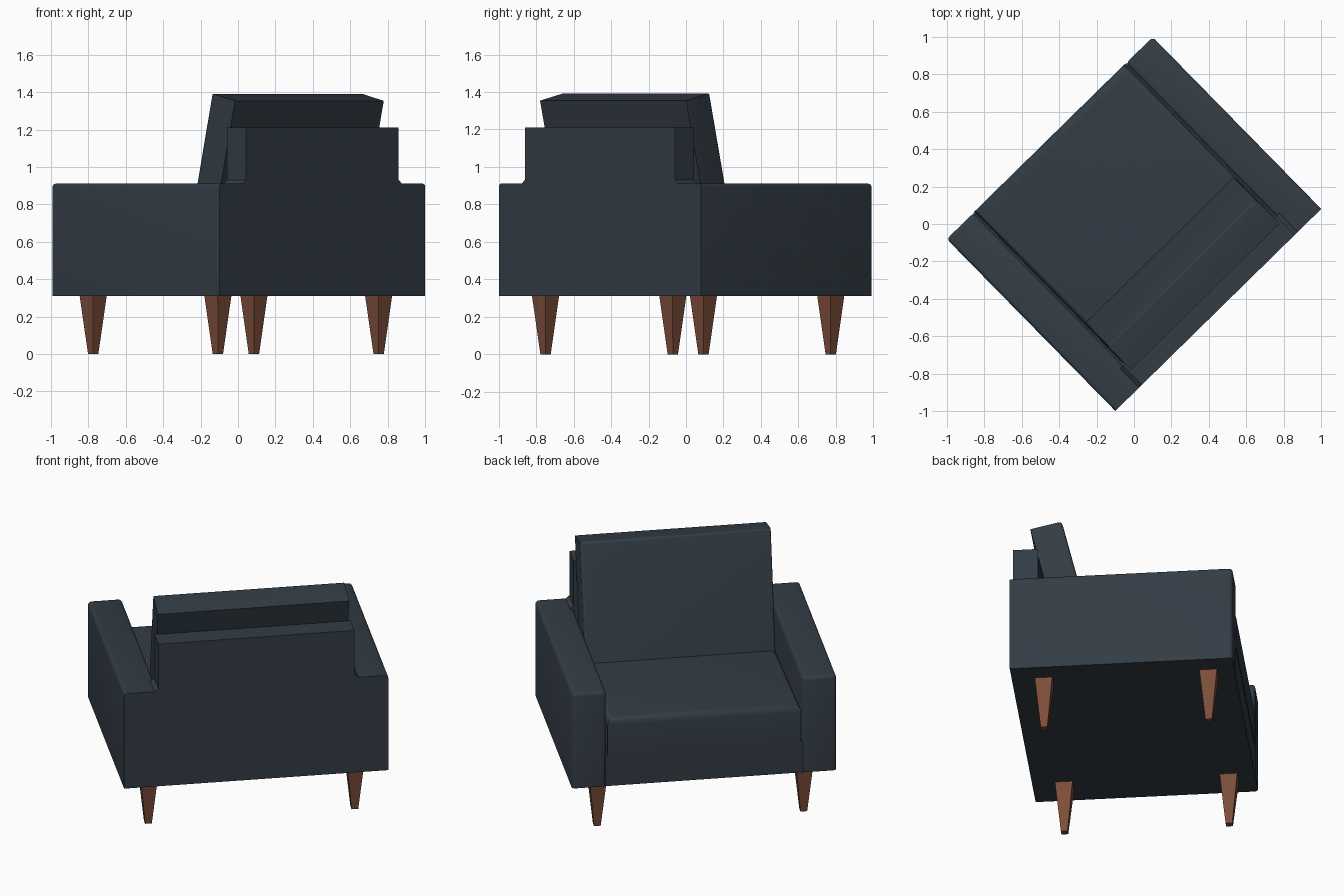
import bpy, bmesh
from math import radians
from mathutils import Vector

if "Cube" in bpy.data.objects:
    bpy.data.objects.remove(bpy.data.objects["Cube"])

TURN = radians(44.45)   # chair is built facing +y, then turned


def material(name, color):
    m = bpy.data.materials.new(name)
    m.diffuse_color = (*color, 1)
    m.use_nodes = True
    m.node_tree.nodes["Principled BSDF"].inputs["Base Color"].default_value = m.diffuse_color
    return m


FABRIC = material("dark_fabric", (0.033, 0.046, 0.060))
WOOD = material("brown_wood", (0.20, 0.075, 0.042))


def prism(name, profile, axis, a, b, mat, bevel=0, pick=None, segments=3):
    """Extrude a 2D profile along x (profile = y,z) or y (profile = x,z)."""
    bm = bmesh.new()

    def place(p, t):
        return (t, p[0], p[1]) if axis == "x" else (p[0], t, p[1])

    lo = [bm.verts.new(place(p, a)) for p in profile]
    hi = [bm.verts.new(place(p, b)) for p in profile]
    bm.faces.new(lo)
    bm.faces.new(hi)
    n = len(profile)
    for i in range(n):
        j = (i + 1) % n
        bm.faces.new((lo[i], lo[j], hi[j], hi[i]))
    bmesh.ops.recalc_face_normals(bm, faces=bm.faces)
    if bevel:
        edges = [e for e in bm.edges if pick(e.verts[0].co, e.verts[1].co)]
        bmesh.ops.bevel(bm, geom=edges, offset=bevel, segments=segments,
                        profile=0.5, affect='EDGES')
    return finish(name, bm, mat)


def finish(name, bm, mat, smooth=True):
    me = bpy.data.meshes.new(name)
    bm.to_mesh(me)
    bm.free()
    ob = bpy.data.objects.new(name, me)
    bpy.context.collection.objects.link(ob)
    me.materials.append(mat)
    ob.rotation_euler.z = TURN
    if smooth:
        bpy.ops.object.select_all(action='DESELECT')
        ob.select_set(True)
        bpy.context.view_layer.objects.active = ob
        bpy.ops.object.shade_smooth_by_angle(angle=radians(35))
    return ob


W, D = 0.771, 0.6435      # half width and half depth
IN = 0.572                # inner face of the arms
Z0, ZA = 0.31, 0.912      # underside and arm top


# arms: rounded along the top and around the front
def arm_edge(p, q):
    top = min(p.z, q.z) > 0.8 and max(p.y, q.y) > 0
    front = min(p.y, q.y) > 0.6 and max(p.z, q.z) > 0.8
    return top or front


for side, s in (("left", -1), ("right", 1)):
    prof = [(s * IN, Z0), (s * W, Z0), (s * W, ZA), (s * IN, ZA)]
    prism(side + "_arm", prof, "y", -D, D, FABRIC, 0.02, arm_edge)

# back panel with small flares where it meets the arms
half = [(0.595, Z0), (0.595, ZA), (IN, ZA + 0.02), (IN, 1.212)]
prism("back_panel", half + [(-x, z) for x, z in reversed(half)], "y",
      -D, -0.50, FABRIC)

# base under the seat
prism("seat_base", [(-0.52, Z0), (D - 0.002, Z0), (D - 0.002, 0.505), (-0.52, 0.505)],
      "x", -IN - 0.005, IN + 0.005, FABRIC)

# seat cushion: falls gently to the back
prism("seat_cushion", [(-0.49, 0.50), (0.645, 0.50), (0.645, 0.738), (-0.49, 0.685)],
      "x", -0.564, 0.564, FABRIC, 0.04,
      lambda p, q: min(p.z, q.z) > 0.65 and max(p.y, q.y) > 0)

# leaning back cushion
prism("back_cushion", [(-0.173, 0.60), (-0.363, 1.395), (-0.545, 1.354), (-0.363, 0.60)],
      "x", -0.557, 0.557, FABRIC, 0.018,
      lambda p, q: (p + q).y / 2 > -0.40 and max(p.z, q.z) > 1.37)

# tapered square legs
for row, y in (("front", 0.492), ("back", -0.46)):
    for side, x in (("left", -0.602), ("right", 0.602)):
        bm = bmesh.new()
        bmesh.ops.create_cube(bm, size=1)
        for v in bm.verts:
            w = 0.1025 if v.co.z > 0 else 0.039
            v.co = Vector((x + v.co.x * w, y + v.co.y * w, (v.co.z + 0.5) * (Z0 + 0.003)))
        finish(f"{row}_{side}_leg", bm, WOOD, smooth=False)
